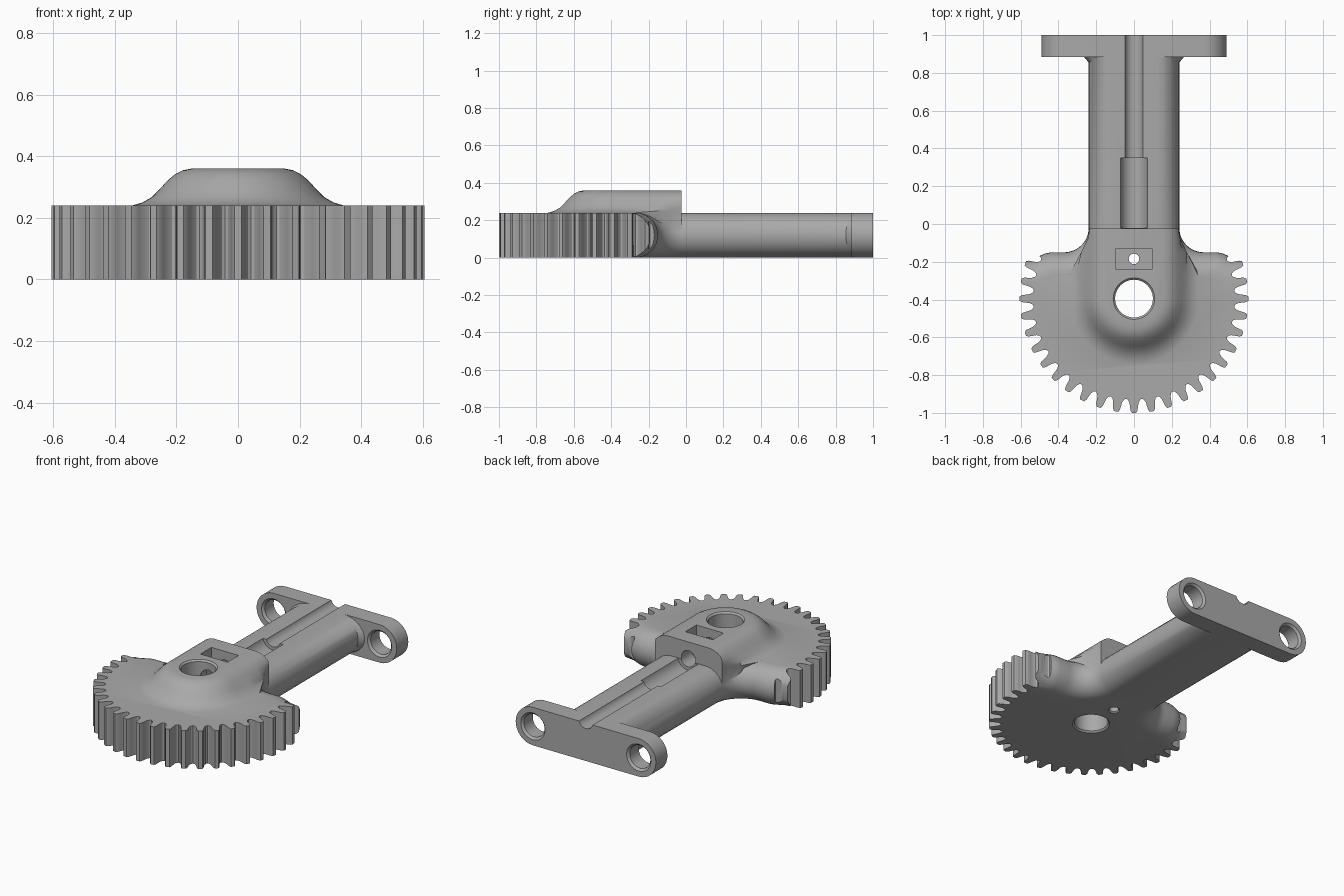
import bpy, bmesh, math
from mathutils import Vector

if "Cube" in bpy.data.objects:
    bpy.data.objects.remove(bpy.data.objects["Cube"], do_unlink=True)

HALF = 0.12           # half thickness of the plate and arm
HUB_Y = -0.395        # pivot position

steel = bpy.data.materials.new("plain grey")
steel.use_nodes = True
GREY = (0.4, 0.4, 0.4, 1)
steel.diffuse_color = GREY
steel.node_tree.nodes["Principled BSDF"].inputs["Base Color"].default_value = GREY


def loft(name, layers):
    """Solid skinned through equal-length closed rings, capped at both ends."""
    bm = bmesh.new()
    rings = [[bm.verts.new(p) for p in ring] for ring in layers]
    n = len(rings[0])
    for low, high in zip(rings, rings[1:]):
        for i in range(n):
            j = (i + 1) % n
            bm.faces.new((low[i], low[j], high[j], high[i]))
    bm.faces.new(rings[0][::-1])
    bm.faces.new(rings[-1])
    bmesh.ops.recalc_face_normals(bm, faces=bm.faces)
    mesh = bpy.data.meshes.new(name)
    bm.to_mesh(mesh)
    bm.free()
    mesh.materials.append(steel)
    obj = bpy.data.objects.new(name, mesh)
    bpy.context.collection.objects.link(obj)
    return obj


def prism(name, outline, z0, z1):
    return loft(name, [[(x, y, z) for x, y in outline] for z in (z0, z1)])


def turned(name, profile, axis, a, b, n=48):
    """Round solid from (radius, distance) pairs, along z at (a, b) or y at x=a, z=b."""
    layers = []
    for r, t in profile:
        ring = []
        for i in range(n):
            u = 2 * math.pi * i / n
            p, q = a + r * math.cos(u), b + r * math.sin(u)
            ring.append((p, q, t) if axis == "z" else (p, t, q))
        layers.append(ring)
    return loft(name, layers)


def combine(target, other, operation):
    """Apply a boolean and discard the helper."""
    mod = target.modifiers.new(operation, "BOOLEAN")
    mod.operation, mod.object, mod.solver = operation, other, "EXACT"
    bpy.context.view_layer.update()
    deps = bpy.context.evaluated_depsgraph_get()
    mesh = bpy.data.meshes.new_from_object(target.evaluated_get(deps))
    target.modifiers.clear()
    target.data = mesh
    bpy.data.objects.remove(other, do_unlink=True)


def mirrored(half):
    return half + [(-x, y) for x, y in reversed(half)]


def inset(outline, d):
    """Move each corner of a clockwise outline inwards by d."""
    pts = [Vector(p) for p in outline]
    out = []
    for i, p in enumerate(pts):
        e1 = (p - pts[i - 1]).normalized()
        e2 = (pts[(i + 1) % len(pts)] - p).normalized()
        n1, n2 = Vector((e1.y, -e1.x)), Vector((e2.y, -e2.x))
        out.append(p + (n1 + n2) / (1 + n1.dot(n2)) * d)
    return out


# Round-edged slab: arm, concave shoulders and the back edge of the gear sector
half = [(0.265, 1.3), (0.265, 0.885), (0.24, 0.855)]
for i in range(13):
    u = math.pi + math.pi / 2 * i / 12
    half.append((0.37 + 0.13 * math.cos(u), -0.02 + 0.13 * math.sin(u)))
half += [(0.44, -0.15), (0.47, -0.156), (0.5, -0.169), (0.54, -0.188),
         (1.2, -0.19), (1.2, -1.6)]
outline = mirrored(half)
layers = []
for i in range(17):
    u = math.pi * (i / 16 - 0.5)
    ring = inset(outline, HALF * (1 - math.cos(u)))
    layers.append([(p.x, p.y, HALF + HALF * math.sin(u)) for p in ring])
body = loft("gear_arm", layers)

# Toothed outline with a strip for the arm trims the slab
tooth = [(-0.5, 0.532), (-0.38, 0.537), (-0.28, 0.552), (-0.23, 0.575), (-0.2, 0.592), (-0.12, 0.605)]
tooth += [(-f, r) for f, r in reversed(tooth[1:])]
trim = []
for k in range(-25, 6):
    for f, r in tooth:
        u = math.radians(9 * (k + f))
        trim.append((r * math.cos(u), HUB_Y + r * math.sin(u)))
trim += [(0.3, 0.05), (0.3, 0.95), (-0.3, 0.95), (-0.3, 0.05)]
combine(body, prism("tooth_trim", trim, -0.1, 0.5), "INTERSECT")

# Domed hub with a flared foot, cut square at the back
hub_profile = [(0.3, 0.12), (0.35, 0.238), (0.31, 0.25), (0.28, 0.267), (0.255, 0.292),
               (0.23, 0.32), (0.205, 0.341), (0.18, 0.354), (0.15, 0.36)]
layers = []
for r, z in hub_profile:
    side = [(min(r, w), y) for w, y in ((0.235, -0.025), (0.245, -0.08), (0.28, -0.15), (0.345, -0.27))]
    for i in range(20):
        u = -math.pi / 2 * i / 20
        side.append((r * math.cos(u), HUB_Y + r * math.sin(u)))
    layers.append([(x, y, z) for x, y in mirrored(side[:]) ])
combine(body, loft("hub", layers), "UNION")

# Mounting flange with rounded ends
flange = []
for i in range(34):
    side = 1 if i < 17 else -1
    u = math.pi * ((i % 17) / 16 - 0.5) + (0 if side > 0 else math.pi)
    flange.append((side * 0.37 + HALF * math.cos(u), HALF + HALF * math.sin(u)))
combine(body, loft("flange", [[(x, y, z) for x, z in flange] for y in (0.885, 1.0)]), "UNION")

# Pivot bore with chamfered rims, and the small screw hole
cutters = [
    turned("pivot_bore", [(0.13, -0.02), (0.1, 0.01), (0.1, 0.35), (0.13, 0.38)], "z", 0, HUB_Y),
    turned("screw_hole", [(0.05, -0.015), (0.028, 0.007), (0.028, 0.3)], "z", 0, -0.185, 24),
]
# Nut pocket
pocket = [(-0.095, -0.24), (0.095, -0.24), (0.095, -0.13), (-0.095, -0.13)]
cutters.append(prism("nut_pocket", pocket, 0.18, 0.5))
# Lengthwise channel and its wider section
cutters.append(turned("channel", [(0.05, -0.35), (0.05, 1.1)], "y", 0, 0.255, 32))
cutters.append(turned("wide_channel", [(0.072, -0.02), (0.072, 0.35)], "y", 0, 0.255, 32))
# Flange bolt holes
for s in (-1, 1):
    cutters.append(turned("bolt_hole", [(0.1, 0.87), (0.072, 0.898), (0.072, 0.987), (0.1, 1.015)],
                          "y", s * 0.37, HALF, 32))
for cutter in cutters:
    combine(body, cutter, "DIFFERENCE")

# Smooth curved faces, keep the edges crisp
bpy.ops.object.select_all(action="DESELECT")
body.select_set(True)
bpy.context.view_layer.objects.active = body
bpy.ops.object.shade_smooth_by_angle(angle=math.radians(32))
